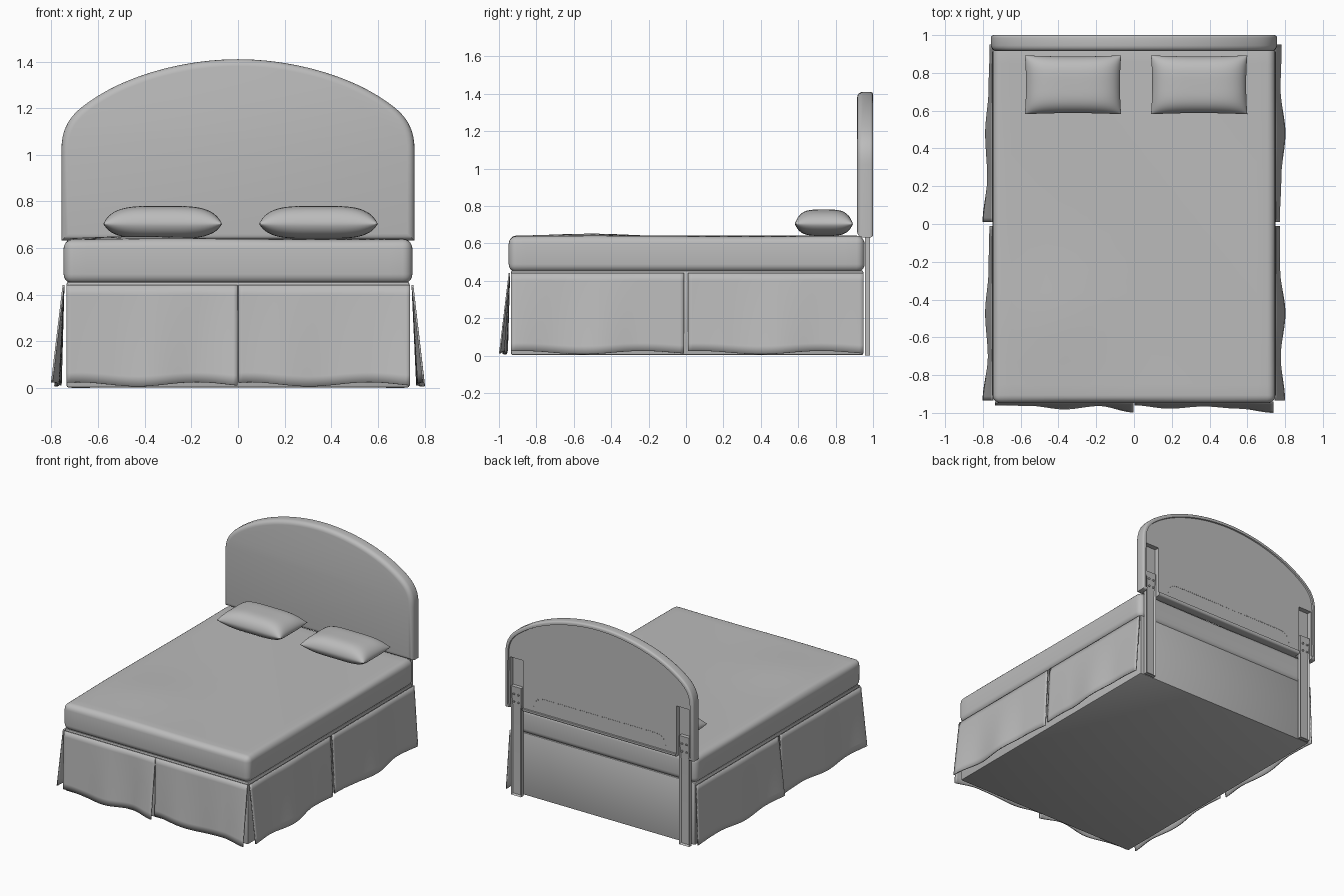
import bpy, bmesh, math
from mathutils import Vector, Matrix

if "Cube" in bpy.data.objects:
    bpy.data.objects.remove(bpy.data.objects["Cube"], do_unlink=True)

grey = bpy.data.materials.new("soft grey")
grey.use_nodes = True
grey.diffuse_color = (0.5, 0.5, 0.5, 1)
grey.node_tree.nodes["Principled BSDF"].inputs["Base Color"].default_value = (0.5, 0.5, 0.5, 1)


def finish(name, bm, angle=40):
    bmesh.ops.recalc_face_normals(bm, faces=bm.faces)
    mesh = bpy.data.meshes.new(name)
    bm.to_mesh(mesh)
    bm.free()
    mesh.materials.append(grey)
    obj = bpy.data.objects.new(name, mesh)
    bpy.context.collection.objects.link(obj)
    smooth(obj, angle)
    return obj


def smooth(obj, angle=40):
    bpy.ops.object.select_all(action='DESELECT')
    obj.select_set(True)
    bpy.context.view_layer.objects.active = obj
    bpy.ops.object.shade_smooth_by_angle(angle=math.radians(angle))


def box_mesh(lo, hi, bevel=0.0, segments=3):
    bm = bmesh.new()
    lo, hi = Vector(lo), Vector(hi)
    bmesh.ops.create_cube(bm, size=1)
    for v in bm.verts:
        v.co = (lo + hi) / 2 + v.co * (hi - lo)
    if bevel:
        bmesh.ops.bevel(bm, geom=bm.edges[:], offset=bevel, segments=segments,
                        profile=0.5, affect='EDGES')
    return bm


def bezier(p0, p1, p2, p3, steps):
    out = []
    for i in range(steps):
        t = i / steps
        s = 1 - t
        out.append([s**3 * a + 3 * s * s * t * b + 3 * s * t * t * c + t**3 * d
                    for a, b, c, d in zip(p0, p1, p2, p3)])
    return out


# Bed base
finish("bed_base", box_mesh((-0.735, -0.935, 0.003), (0.735, 0.948, 0.455), 0.008, 2))

# Mattress with soft edges and faint swells in the cover
bm = box_mesh((-0.748, -0.948, 0.447), (0.748, 0.955, 0.639), 0.042, 5)
for axis, reach in ((0, 0.65), (1, 0.85)):
    for i in range(15):
        co, no = Vector(), Vector()
        co[axis] = -reach + 2 * reach * i / 14
        no[axis] = 1
        bmesh.ops.bisect_plane(bm, geom=bm.verts[:] + bm.edges[:] + bm.faces[:],
                               plane_co=co, plane_no=no)
for v in bm.verts:
    if v.co.z > 0.63:
        d = ((v.co.x + 0.4) / 0.25) ** 2 + ((v.co.y + 0.5) / 0.25) ** 2
        v.co.z += 0.012 * math.exp(-d) + 0.002 * math.sin(5 * v.co.x + 4 * v.co.y)
finish("mattress", bm)


# Skirt panels: cloth hanging from the base, flaring out along a wavy hem
def skirt_panel(name, start, end, outward, flares):
    bm = bmesh.new()
    start, end, outward = Vector(start), Vector(end), Vector(outward)
    cols, rows = 40, 10
    grid = []
    for i in range(cols + 1):
        u = i / cols
        k = min(int(u * (len(flares) - 1)), len(flares) - 2)
        f = u * (len(flares) - 1) - k
        f = f * f * (3 - 2 * f)
        flare = flares[k] * (1 - f) + flares[k + 1] * f
        hem = 0.016 + 0.009 * math.sin(u * 9 + 1)
        column = []
        for j in range(rows + 1):
            t = j / rows
            p = start.lerp(end, u) + outward * flare * (1 - t)
            column.append(bm.verts.new((p.x, p.y, hem + (0.442 - hem) * t)))
        grid.append(column)
    for a, b in zip(grid, grid[1:]):
        for j in range(rows):
            bm.faces.new((a[j], b[j], b[j + 1], a[j + 1]))
    obj = finish(name, bm)
    mod = obj.modifiers.new("cloth", 'SOLIDIFY')
    mod.thickness = 0.008
    mod.offset = 0


skirt_panel("skirt_front_right", (-0.735, -0.944, 0), (-0.002, -0.944, 0), (0, -1, 0),
            (0.012, 0.015, 0.034, 0.016, 0.05))
skirt_panel("skirt_front_left", (0.002, -0.944, 0), (0.738, -0.944, 0), (0, -1, 0),
            (0.012, 0.03, 0.018, 0.03, 0.052))
skirt_panel("skirt_left_foot", (0.748, -0.935, 0), (0.748, -0.01, 0), (1, 0, 0),
            (0.048, 0.025, 0.05, 0.022, 0.02))
skirt_panel("skirt_left_head", (0.748, 0.01, 0), (0.748, 0.95, 0), (1, 0, 0),
            (0.02, 0.028, 0.05, 0.024, 0.03))
skirt_panel("skirt_right_foot", (-0.748, -0.935, 0), (-0.748, -0.01, 0), (-1, 0, 0),
            (0.05, 0.022, 0.036, 0.018, 0.014))
skirt_panel("skirt_right_head", (-0.748, 0.01, 0), (-0.748, 0.95, 0), (-1, 0, 0),
            (0.05, 0.025, 0.036, 0.018, 0.012))

# Arched headboard: rounded rim, sunken back
half = [[0.757, 0.632]]
half += bezier((0.757, 1.02), (0.757, 1.14), (0.70, 1.19), (0.60, 1.253), 12)
half += bezier((0.60, 1.253), (0.45, 1.347), (0.22, 1.41), (0, 1.41), 16)
outline = half + [[0, 1.41]] + [[-x, z] for x, z in reversed(half)]
bm = bmesh.new()
front = bm.faces.new([bm.verts.new((x, 0.915, z)) for x, z in outline])
ext = bmesh.ops.extrude_face_region(bm, geom=[front], use_keep_orig=True)
bmesh.ops.translate(bm, vec=(0, 0.085, 0),
                    verts=[g for g in ext["geom"] if isinstance(g, bmesh.types.BMVert)])
bmesh.ops.recalc_face_normals(bm, faces=bm.faces)
for y, size in ((0.915, 0.03), (1.0, 0.014)):
    rim = [e for e in bm.edges if all(abs(v.co.y - y) < 1e-4 for v in e.verts)]
    bmesh.ops.bevel(bm, geom=rim, offset=size, segments=4, profile=0.5, affect='EDGES')
back = max(bm.faces, key=lambda f: f.calc_area() * f.calc_center_median().y)
bmesh.ops.inset_region(bm, faces=[back], thickness=0.012)
bmesh.ops.inset_region(bm, faces=[back], thickness=0.002, depth=-0.01)
headboard = finish("headboard", bm)

# Slots in the headboard back that take the legs
for side in (-1, 1):
    xs = sorted((side * 0.615, side * 0.722))
    cutter = finish("slot_cutter", box_mesh((xs[0], 0.955, 0.5), (xs[1], 1.1, 1.0)))
    cutter.hide_render = True
    mod = headboard.modifiers.new("slot", 'BOOLEAN')
    mod.object = cutter
    mod.solver = 'EXACT'
    bpy.context.view_layer.objects.active = headboard
    bpy.ops.object.modifier_apply(modifier=mod.name)
    bpy.data.objects.remove(cutter, do_unlink=True)
smooth(headboard)


def add_stud(bm, x, y, z, radius, depth):
    place = Matrix.Translation((x, y, z)) @ Matrix.Rotation(math.pi / 2, 4, 'X')
    bmesh.ops.create_cone(bm, cap_ends=True, segments=8, radius1=radius, radius2=radius,
                          depth=depth, matrix=place)


# Headboard legs with a shallow channel, and their bolts
for side, label in ((-1, "right"), (1, "left")):
    xs = sorted((side * 0.635, side * 0.715))
    bm = box_mesh((xs[0], 0.958, 0), (xs[1], 0.985, 0.79))
    back = max(bm.faces, key=lambda f: f.calc_center_median().y)
    bmesh.ops.inset_region(bm, faces=[back], thickness=0.014)
    bmesh.ops.translate(bm, verts=back.verts[:], vec=(0, -0.01, 0))
    for v in back.verts:
        if v.co.z > 0.5:
            v.co.z = 0.62
    finish("headboard_leg_" + label, bm, 20)
    bm = bmesh.new()
    for dx in (-0.018, 0.018):
        for z in (0.68, 0.735):
            add_stud(bm, side * 0.675 + dx, 0.986, z, 0.007, 0.008)
    finish("leg_bolts_" + label, bm)

# Row of staples across the headboard back
bm = bmesh.new()
for i in range(61):
    x = -0.53 + 1.06 * i / 60
    drop = max(0, abs(x) - 0.45) / 0.08
    add_stud(bm, x, 0.99, 0.69 + 0.07 * math.sqrt(max(0, 1 - drop * drop)), 0.004, 0.006)
finish("back_staples", bm)


# Pillows: two puffed sheets meeting in a pointed seam
def pillow(name, x, y, half_x, half_y):
    bm = bmesh.new()
    nx, ny = 32, 24
    for sign, puff in ((1, 0.077), (-1, 0.064)):
        sheet = bmesh.ops.create_grid(bm, x_segments=nx, y_segments=ny, size=1)["verts"]
        for v in sheet:
            u, w = math.sin(v.co.x * math.pi / 2), math.sin(v.co.y * math.pi / 2)
            rise = (max(0, 1 - u**4) * max(0, 1 - w**4)) ** 0.6
            v.co = (x + half_x * u * (1 - 0.025 * (1 - w * w)),
                    y + half_y * w * (1 - 0.04 * (1 - u * u)),
                    0.704 + sign * puff * rise)
    bmesh.ops.remove_doubles(bm, verts=bm.verts[:], dist=0.0001)
    finish(name, bm, 60)


pillow("pillow_right", -0.323, 0.737, 0.255, 0.156)
pillow("pillow_left", 0.345, 0.737, 0.255, 0.156)
